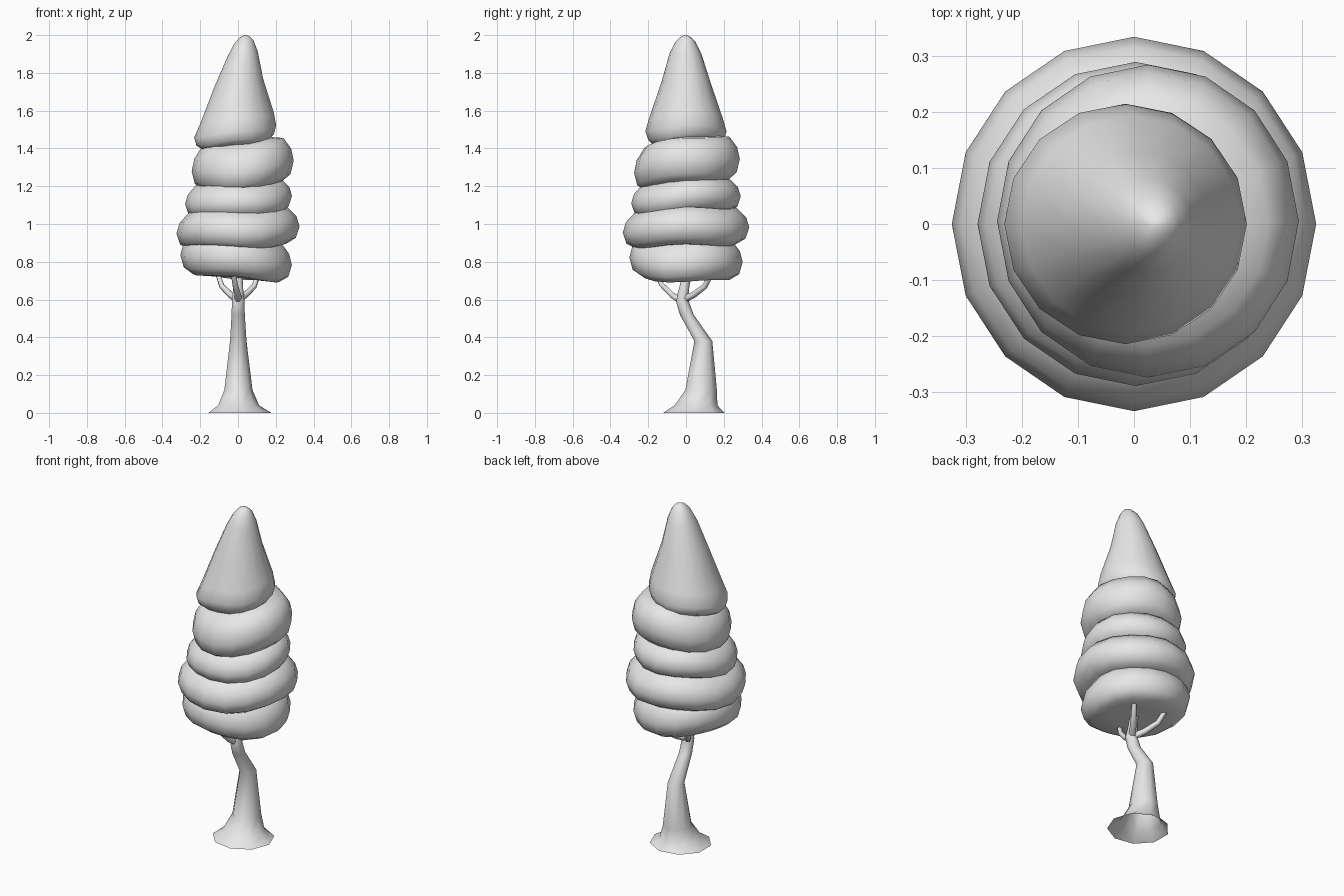
import bpy
import bmesh
from math import cos, sin, tau

cube = bpy.data.objects.get("Cube")
if cube:
    bpy.data.objects.remove(cube)

grey = bpy.data.materials.new("plain grey")
grey.use_nodes = True
colour = (0.8, 0.8, 0.8, 1)
grey.diffuse_color = colour
grey.node_tree.nodes["Principled BSDF"].inputs["Base Color"].default_value = colour


def finish(obj, angle=1.1):
    obj.data.materials.append(grey)
    bpy.ops.object.select_all(action='DESELECT')
    obj.select_set(True)
    bpy.context.view_layer.objects.active = obj
    bpy.ops.object.shade_smooth_by_angle(angle=angle)


def loft(name, rings, sides, tilt=(0, 0), wave=0.0, phase=0.0, caps=True):
    """Skin rings given as (z, centre x, centre y, radius x, radius y)."""
    bm = bmesh.new()
    loops = []
    for z, cx, cy, rx, ry in rings:
        loop = []
        for i in range(sides):
            a = tau * i / sides
            x, y = rx * cos(a), ry * sin(a)
            lift = tilt[0] * x + tilt[1] * y
            lift += wave * max(rx, ry) * sin(3 * a + phase)
            loop.append(bm.verts.new((cx + x, cy + y, z + lift)))
        loops.append(loop)
    for low, high in zip(loops, loops[1:]):
        for i in range(sides):
            j = (i + 1) % sides
            bm.faces.new((low[i], low[j], high[j], high[i]))
    if caps:
        bm.faces.new(loops[0][::-1])
    bm.faces.new(loops[-1])
    mesh = bpy.data.meshes.new(name)
    bm.to_mesh(mesh)
    bm.free()
    obj = bpy.data.objects.new(name, mesh)
    bpy.context.collection.objects.link(obj)
    finish(obj)
    return obj


# Puffy foliage layers: cross-section as (radius share, height share)
PUFF = [(0.4, 0.0), (0.78, 0.0), (0.94, 0.14), (1.0, 0.42),
        (0.95, 0.68), (0.8, 0.93), (0.45, 1.0)]


def layer(name, bottom, top, centre, radius, tilt, phase):
    rings = [(bottom + (top - bottom) * h, centre[0], centre[1],
              radius[0] * r, radius[1] * r) for r, h in PUFF]
    loft(name, rings, 16, tilt, 0.03, phase)


layer("foliage_bottom", 0.715, 0.94, (-0.01, 0), (0.295, 0.3), (-0.09, -0.01), 0)
layer("foliage_lower", 0.88, 1.09, (0, 0), (0.326, 0.335), (0.03, 0.03), 2)
layer("foliage_middle", 1.05, 1.235, (0.003, 0), (0.283, 0.29), (0.05, 0.08), 1)
layer("foliage_upper", 1.205, 1.45, (0.025, 0.005), (0.27, 0.28), (0.1, 0.1), 3)

# Tall pointed crown
loft("foliage_crown", [
    (1.42, -0.01, 0, 0.1, 0.1),
    (1.42, -0.01, 0, 0.175, 0.175),
    (1.445, -0.015, 0, 0.205, 0.2),
    (1.49, -0.015, 0, 0.217, 0.215),
    (1.56, -0.005, 0, 0.195, 0.195),
    (1.75, 0.005, 0, 0.128, 0.13),
    (1.9, 0.025, -0.003, 0.08, 0.085),
    (1.965, 0.032, -0.003, 0.05, 0.053),
    (1.99, 0.035, -0.003, 0.027, 0.027),
    (2.0, 0.036, -0.003, 0.006, 0.006),
], 16, (0.13, 0.03), 0.04, 0.5)

# Bent trunk with flared open foot
loft("trunk", [
    (0.0, 0.005, 0.042, 0.172, 0.165),
    (0.04, 0.0, 0.053, 0.112, 0.115),
    (0.12, 0.0, 0.08, 0.077, 0.085),
    (0.38, 0.0, 0.092, 0.045, 0.048),
    (0.52, 0.0, 0.004, 0.036, 0.037),
    (0.6, 0.0, -0.022, 0.034, 0.034),
    (0.66, 0.0, -0.01, 0.027, 0.027),
    (0.76, 0.0, 0.01, 0.022, 0.022),
], 9, caps=False)


def branch(name, points):
    curve = bpy.data.curves.new(name, 'CURVE')
    curve.dimensions = '3D'
    curve.bevel_depth = 0.02
    curve.bevel_resolution = 1
    curve.use_fill_caps = True
    spline = curve.splines.new('POLY')
    spline.points.add(len(points) - 1)
    for i, (point, co) in enumerate(zip(spline.points, points)):
        point.co = (*co, 1)
        point.radius = 1 - 0.13 * i
    obj = bpy.data.objects.new(name, curve)
    bpy.context.collection.objects.link(obj)
    bpy.ops.object.select_all(action='DESELECT')
    obj.select_set(True)
    bpy.context.view_layer.objects.active = obj
    bpy.ops.object.convert(target='MESH')
    obj = bpy.context.object
    obj.data.materials.clear()
    finish(obj)


# Branches reaching into the foliage
branch("front_branch", [(0, -0.02, 0.59), (0, -0.07, 0.62),
                        (-0.015, -0.13, 0.68), (-0.03, -0.17, 0.77)])
for side, name in ((1, "left_branch"), (-1, "right_branch")):
    branch(name, [(0, -0.015, 0.6), (side * 0.04, 0.04, 0.625),
                  (side * 0.085, 0.1, 0.67), (side * 0.12, 0.15, 0.77)])
